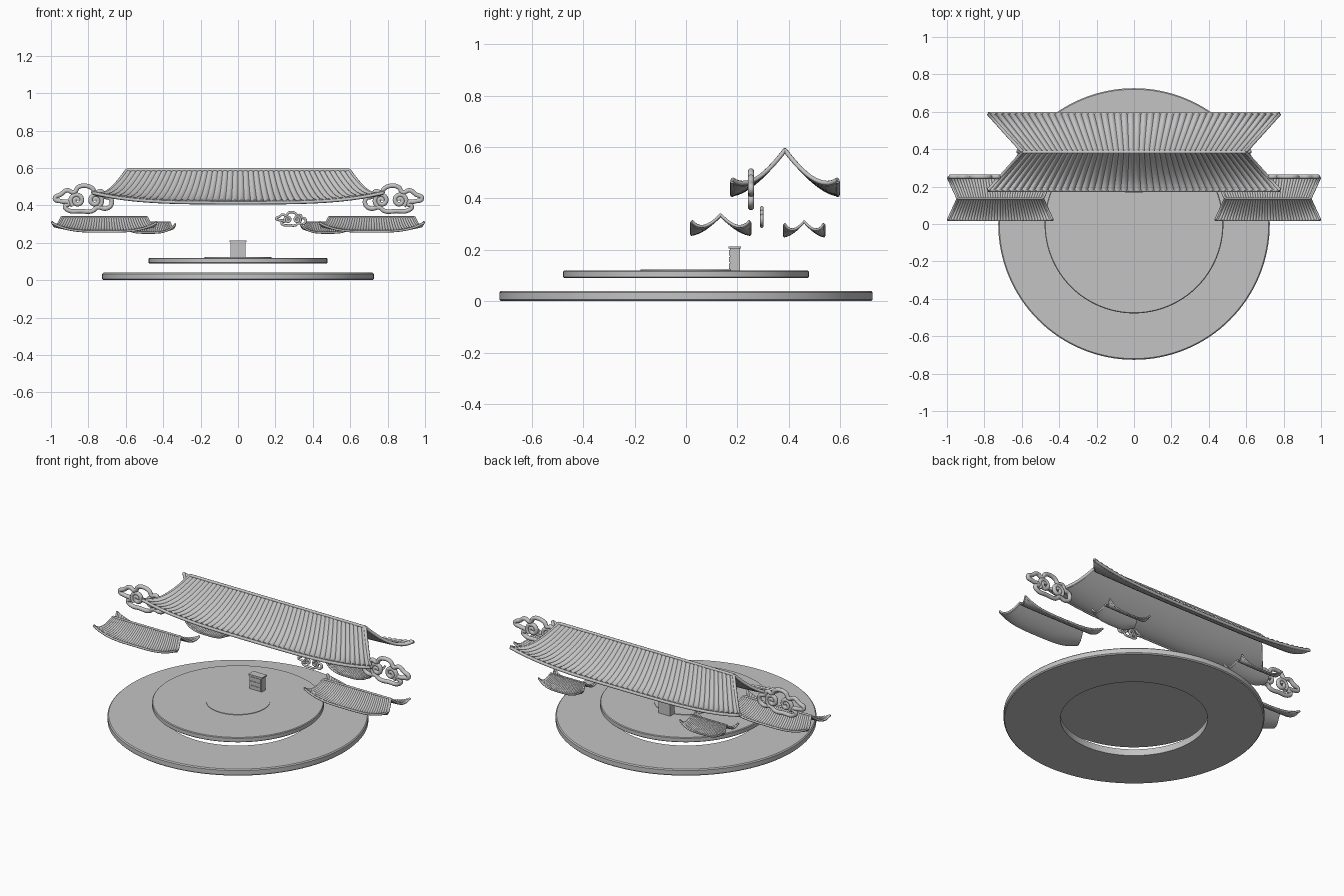
import bpy, bmesh, math
from mathutils import Vector

if "Cube" in bpy.data.objects:
    bpy.data.objects.remove(bpy.data.objects["Cube"])

grey = bpy.data.materials.new("plain grey")
grey.diffuse_color = (0.55, 0.55, 0.55, 1)
grey.use_nodes = True
grey.node_tree.nodes["Principled BSDF"].inputs["Base Color"].default_value = grey.diffuse_color


def finish(name, bm, angle=35):
    bmesh.ops.recalc_face_normals(bm, faces=bm.faces)
    me = bpy.data.meshes.new(name)
    bm.to_mesh(me)
    bm.free()
    ob = bpy.data.objects.new(name, me)
    bpy.context.collection.objects.link(ob)
    me.materials.append(grey)
    smooth(ob, angle)
    return ob


def smooth(ob, angle):
    bpy.ops.object.select_all(action='DESELECT')
    ob.select_set(True)
    bpy.context.view_layer.objects.active = ob
    bpy.ops.object.shade_smooth_by_angle(angle=math.radians(angle))


def lathe(name, profile, n=128):
    """Closed (radius, z) profile turned about the z axis."""
    bm = bmesh.new()
    rings = []
    for i in range(n):
        a = 2 * math.pi * i / n
        rings.append([bm.verts.new((r * math.cos(a), r * math.sin(a), z)) for r, z in profile])
    for i in range(n):
        p, q = rings[i], rings[(i + 1) % n]
        for j in range(len(profile)):
            k = (j + 1) % len(profile)
            bm.faces.new((p[j], q[j], q[k], p[k]))
    bmesh.ops.remove_doubles(bm, verts=bm.verts, dist=1e-5)
    return finish(name, bm)


def box(name, lo, hi):
    bm = bmesh.new()
    bmesh.ops.create_cube(bm, size=1)
    for v in bm.verts:
        v.co = Vector([lo[i] + (v.co[i] + 0.5) * (hi[i] - lo[i]) for i in range(3)])
    return finish(name, bm)


def tubes(name, paths, radius, res=3):
    """Round bars along (points, closed) paths."""
    cu = bpy.data.curves.new(name, 'CURVE')
    cu.dimensions = '3D'
    cu.bevel_depth = radius
    cu.bevel_resolution = res
    cu.resolution_u = 6
    cu.use_fill_caps = True
    for pts, closed in paths:
        s = cu.splines.new('BEZIER')
        s.bezier_points.add(len(pts) - 1)
        s.use_cyclic_u = closed
        for bp, p in zip(s.bezier_points, pts):
            bp.co = p
            bp.handle_left_type = bp.handle_right_type = 'AUTO'
    ob = bpy.data.objects.new(name, cu)
    bpy.context.collection.objects.link(ob)
    bpy.ops.object.select_all(action='DESELECT')
    ob.select_set(True)
    bpy.context.view_layer.objects.active = ob
    bpy.ops.object.convert(target='MESH')
    ob = bpy.context.object
    ob.data.materials.clear()
    ob.data.materials.append(grey)
    smooth(ob, 50)


def roof(name, cx, cy, ridge_half, eave_half, depth, z_eave, z_ridge, lift, ribs, thick, rim):
    """Curved gable roof with tile ribs, lifted corners and a rim."""
    def point(u, v):
        a = abs(v)
        x = cx + u * (ridge_half + (eave_half - ridge_half) * a)
        z = z_eave + (z_ridge - z_eave) * (1 - a) ** 1.6 + lift * abs(u) ** 3.5 * a ** 3
        return Vector((x, cy + v * depth, z))

    bm = bmesh.new()
    nu, nv = ribs * 6, 24
    bump = 0.55 * eave_half / ribs
    top, low = [], []
    for i in range(nu + 1):
        u = 2 * i / nu - 1
        b = bump * abs(math.sin(math.pi * i / 6))
        ps = [point(u, 2 * j / nv - 1) for j in range(nv + 1)]
        top.append([bm.verts.new(p + Vector((0, 0, b))) for p in ps])
        low.append([bm.verts.new(p - Vector((0, 0, thick))) for p in ps])
    for g in (top, low):
        for i in range(nu):
            for j in range(nv):
                bm.faces.new((g[i][j], g[i + 1][j], g[i + 1][j + 1], g[i][j + 1]))
    for j in range(nv):
        for i in (0, nu):
            bm.faces.new((top[i][j], top[i][j + 1], low[i][j + 1], low[i][j]))
    for i in range(nu):
        for j in (0, nv):
            bm.faces.new((top[i][j], top[i + 1][j], low[i + 1][j], low[i][j]))
    finish(name, bm, 45)

    # rim along the gable ends, eaves and ridge
    steps = [k / 8 - 1 for k in range(17)]
    paths = []
    for s in (-1, 1):
        for half in (steps[:9], steps[8:]):
            paths.append(([point(s, v) for v in half], False))
        paths.append(([point(u, s) - Vector((0, 0, thick / 2)) for u in steps], False))
    paths.append(([point(u, 0) for u in steps], False))
    tubes(name + "_rim", paths, rim, 2)


def cloud(name, cx, y, cz, sx, scale, radius):
    """Scroll cloud: lobed outline with two spirals inside."""
    outline = [(-28, 1), (-22, 5), (-16, 9), (-9, 7), (-5, 12), (2, 13.5), (9, 11), (12, 7),
               (18, 8), (21, 3), (27, 1), (28, -5), (23, -9), (14, -8), (9, -11.5), (-3, -11.5),
               (-14, -11), (-18, -7), (-14, -4), (-21, -2)]

    def put(x, z):
        return Vector((cx + sx * x * scale, y, cz + z * scale))
    paths = [([put(*p) for p in outline], True)]
    for x0, s in ((-6, 1), (12, -1)):
        pts = []
        for k in range(17):
            a = k / 16 * 3.3 * math.pi
            r = 1 + 6 * k / 16
            pts.append(put(x0 + s * r * math.cos(a), -1 + r * math.sin(a)))
        paths.append((pts, False))
    tubes(name, paths, radius)


# round base: open ring, floating platform, low centre disc
lathe("base_ring", [(0.41, 0), (0.72, 0), (0.726, 0.006), (0.726, 0.034), (0.72, 0.04), (0.41, 0.04)])
lathe("platform", [(0, 0.09), (0.474, 0.09), (0.478, 0.094), (0.478, 0.116), (0.474, 0.12), (0, 0.12)])
lathe("centre_disc", [(0, 0.115), (0.178, 0.115), (0.178, 0.123), (0, 0.123)], 96)

# small cabinet with drawer fronts
box("cabinet_body", (-0.04, 0.171, 0.118), (0.04, 0.211, 0.206))
box("cabinet_top", (-0.046, 0.166, 0.205), (0.046, 0.215, 0.213))
for k in range(3):
    z = 0.126 + k * 0.026
    box("drawer_front_%d" % k, (-0.035, 0.168, z), (0.035, 0.172, z + 0.021))

# roofs
roof("main_roof", 0, 0.385, 0.595, 0.78, 0.205, 0.42, 0.588, 0.053, 44, 0.012, 0.009)
for side, s in (("left", -1), ("right", 1)):
    roof("front_roof_" + side, s * 0.715, 0.135, 0.228, 0.28, 0.113, 0.265, 0.336, 0.047, 36, 0.01, 0.006)
    roof("back_roof_" + side, s * 0.48, 0.46, 0.115, 0.145, 0.077, 0.257, 0.31, 0.045, 26, 0.008, 0.005)

# clouds
cloud("cloud_left", -0.828, 0.253, 0.432, 1, 0.0054, 0.0125)
cloud("cloud_right", 0.832, 0.253, 0.432, -1, 0.0054, 0.0125)
cloud("cloud_small", 0.283, 0.295, 0.326, 1, 0.0028, 0.0068)
